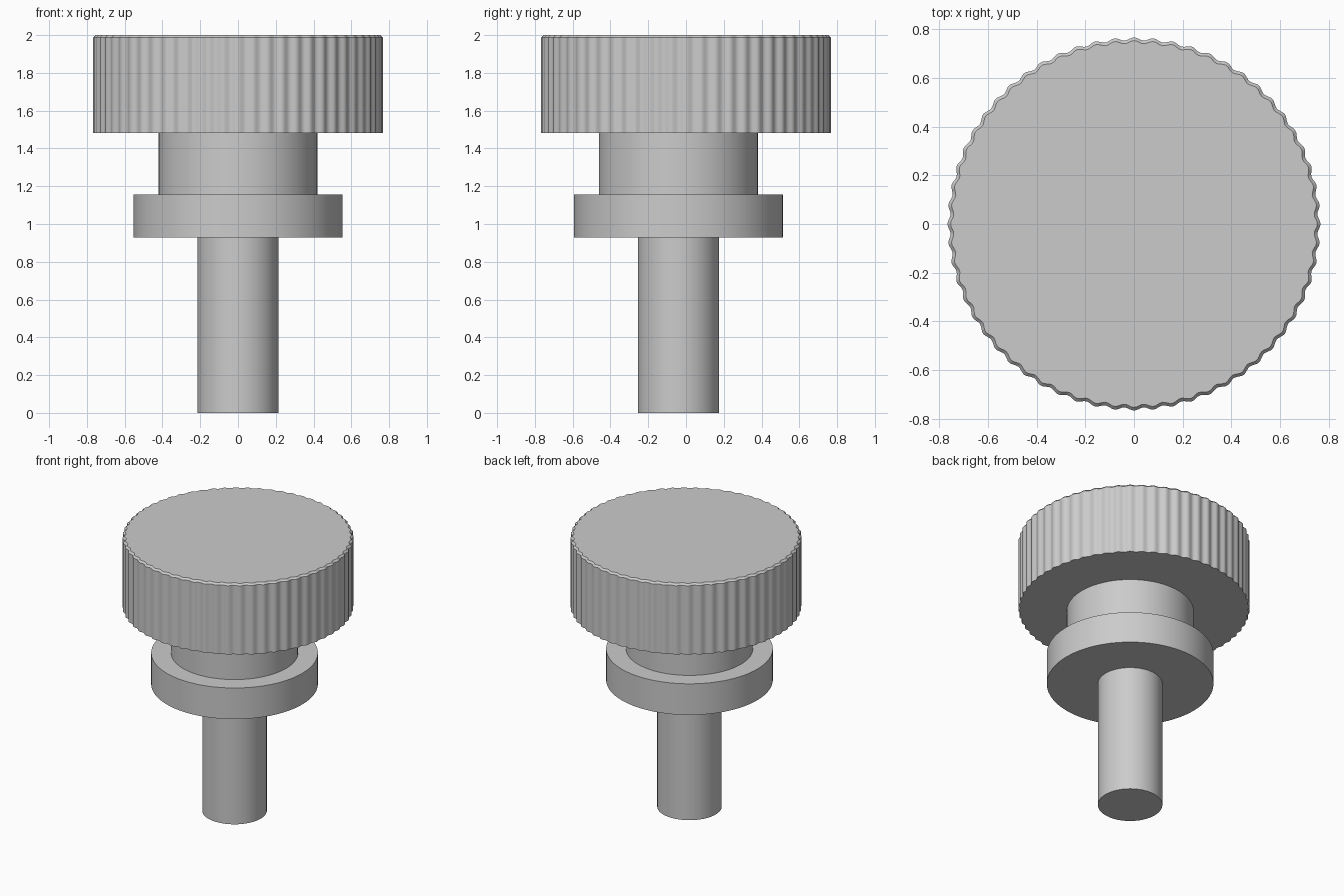
import bpy, bmesh, math

cube = bpy.data.objects.get("Cube")
if cube:
    bpy.data.objects.remove(cube, do_unlink=True)

# One plain metal colour
metal = bpy.data.materials.new("grey metal")
metal.use_nodes = True
grey = (0.6, 0.6, 0.6, 1.0)
metal.diffuse_color = grey
metal.node_tree.nodes["Principled BSDF"].inputs["Base Color"].default_value = grey

STEM_Y = -0.04   # the stem sits slightly off the knob's centre
RIDGES = 60
STEPS = 8        # points per ridge


def stack(name, rings, sides, radius_at, center_y=0.0):
    """Closed solid through (inset, z) rings of a round or fluted outline."""
    bm = bmesh.new()
    loops = []
    for inset, z in rings:
        loop = []
        for i in range(sides):
            a = math.tau * i / sides
            r = radius_at(a) - inset
            loop.append(bm.verts.new((r * math.cos(a), center_y + r * math.sin(a), z)))
        loops.append(loop)
    for low, high in zip(loops, loops[1:]):
        for i in range(sides):
            j = (i + 1) % sides
            bm.faces.new((low[i], low[j], high[j], high[i]))
    bm.faces.new(loops[0][::-1])
    bm.faces.new(loops[-1])
    mesh = bpy.data.meshes.new(name)
    bm.to_mesh(mesh)
    bm.free()
    mesh.materials.append(metal)
    obj = bpy.data.objects.new(name, mesh)
    bpy.context.collection.objects.link(obj)
    bpy.ops.object.select_all(action="DESELECT")
    obj.select_set(True)
    bpy.context.view_layer.objects.active = obj
    bpy.ops.object.shade_smooth_by_angle(angle=math.radians(30))
    return obj


# Fluted knob with a small bevel on its top rim
def ridge_radius(a):
    return 0.761 + 0.006 * math.cos(RIDGES * a)


stack("knob", [(0, 1.483), (0, 1.987), (0.013, 2.0)], RIDGES * STEPS, ridge_radius)

# Round stem parts: name, radius, bottom, top
for name, radius, bottom, top in (
    ("neck", 0.421, 1.156, 1.483),
    ("collar", 0.553, 0.928, 1.156),
    ("shaft", 0.214, 0.0, 0.928),
):
    stack(name, [(0, bottom), (0, top)], 96, lambda a, r=radius: r, STEM_Y)
